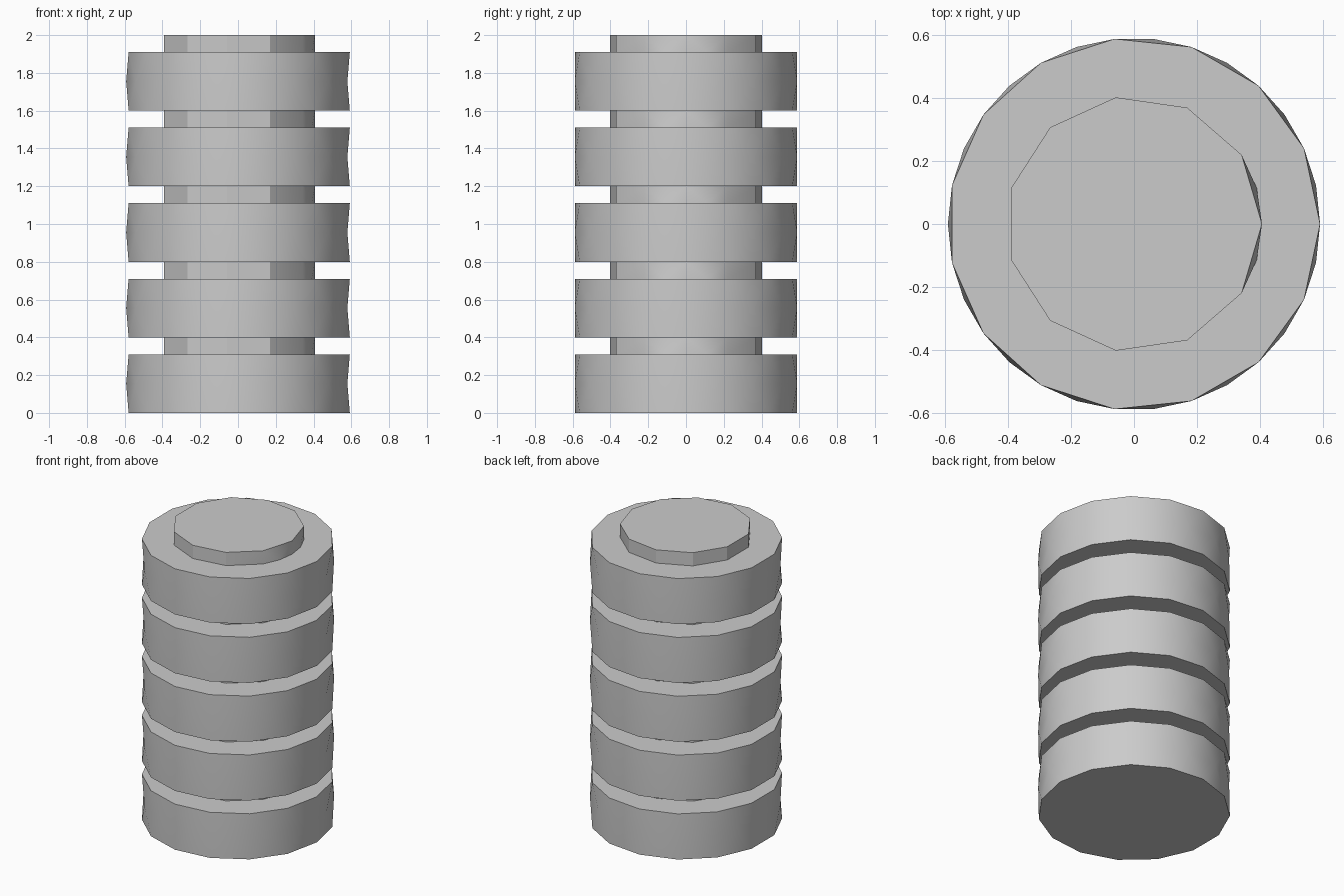
import bpy, bmesh
from math import cos, sin, tau, radians

cube = bpy.data.objects.get("Cube")
if cube:
    bpy.data.objects.remove(cube, do_unlink=True)

grey = bpy.data.materials.new("light_grey")
grey.use_nodes = True
GREY = (0.6, 0.6, 0.6, 1)
grey.diffuse_color = GREY
grey.node_tree.nodes["Principled BSDF"].inputs["Base Color"].default_value = GREY

PITCH, RING_TOP = 0.4, 0.31
RING_SIDES, RING_R = 15, 0.592
COLLAR_SIDES, COLLAR_R = 11, 0.407


def loop(bm, sides, radius, z, turn=0):
    """Regular ring of vertices, turned by a fraction of one side."""
    angles = [tau * (i + turn) / sides for i in range(sides)]
    return [bm.verts.new((radius * cos(a), radius * sin(a), z)) for a in angles]


def finish(bm, name):
    bmesh.ops.recalc_face_normals(bm, faces=bm.faces)
    mesh = bpy.data.meshes.new(name)
    bm.to_mesh(mesh)
    bm.free()
    mesh.materials.append(grey)
    obj = bpy.data.objects.new(name, mesh)
    bpy.context.collection.objects.link(obj)
    bpy.ops.object.select_all(action='DESELECT')
    obj.select_set(True)
    bpy.context.view_layer.objects.active = obj
    bpy.ops.object.shade_smooth_by_angle(angle=radians(30))


def ring(name, low, high):
    """Wide disc whose middle loop is turned by half a side."""
    bm = bmesh.new()
    middle = loop(bm, RING_SIDES, RING_R, (low + high) / 2, 0.5)
    for z in (low, high):
        rim = loop(bm, RING_SIDES, RING_R, z)
        bm.faces.new(rim)
        for i in range(RING_SIDES):
            j = (i + 1) % RING_SIDES
            bm.faces.new((rim[i], rim[j], middle[i]))
            bm.faces.new((middle[i], rim[j], middle[j]))
    finish(bm, name)


def collar(name, low, high):
    """Narrow disc, slightly fuller at the foot on its +x side."""
    bm = bmesh.new()
    top = loop(bm, COLLAR_SIDES, COLLAR_R, high)
    base = loop(bm, COLLAR_SIDES, COLLAR_R, low)
    foot = []
    for i in range(COLLAR_SIDES):
        j = (i + 1) % COLLAR_SIDES
        foot.append(base[i])
        if i in (0, COLLAR_SIDES - 1):
            a = tau * (i + 0.5) / COLLAR_SIDES
            bulge = bm.verts.new((COLLAR_R * cos(a), COLLAR_R * sin(a), low))
            foot.append(bulge)
            bm.faces.new((base[i], bulge, top[i]))
            bm.faces.new((bulge, top[j], top[i]))
            bm.faces.new((bulge, base[j], top[j]))
        else:
            bm.faces.new((base[i], base[j], top[j], top[i]))
    bm.faces.new(top)
    bm.faces.new(foot)
    finish(bm, name)


# Stack of five rings, each topped by a collar
for n in range(5):
    z = n * PITCH
    ring(f"ring_{n + 1}", z, z + RING_TOP)
    collar(f"collar_{n + 1}", z + RING_TOP, z + PITCH)
